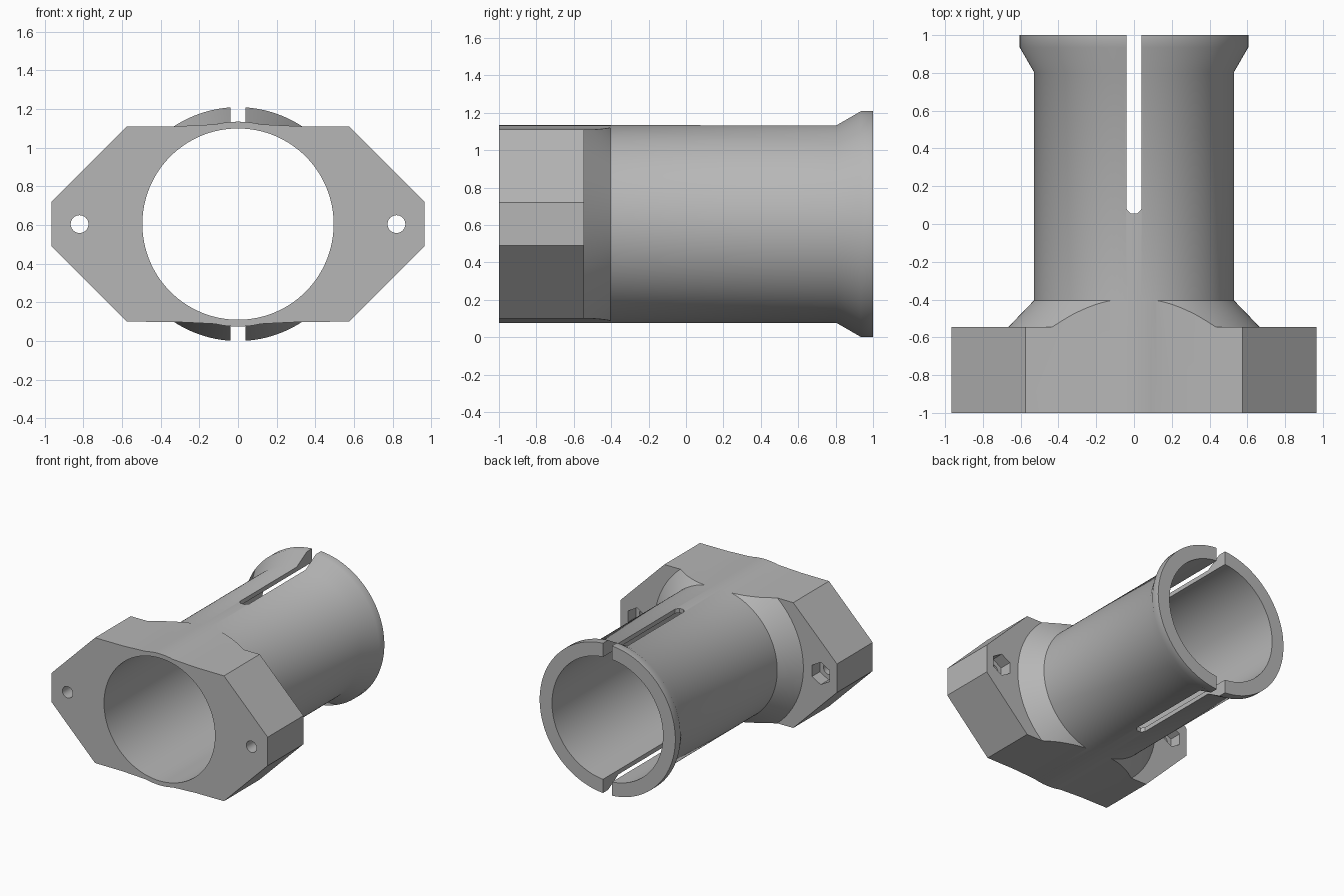
import bpy, bmesh, math

if "Cube" in bpy.data.objects:
    bpy.data.objects.remove(bpy.data.objects["Cube"])

AXIS_Z = 0.605      # height of the bore axis
TUBE_R = 0.53

grey = bpy.data.materials.new("plain_grey")
grey.use_nodes = True
colour = (0.47, 0.47, 0.47, 1)
grey.diffuse_color = colour
grey.node_tree.nodes["Principled BSDF"].inputs["Base Color"].default_value = colour


def finish(name, bm):
    bmesh.ops.recalc_face_normals(bm, faces=bm.faces)
    mesh = bpy.data.meshes.new(name)
    bm.to_mesh(mesh)
    bm.free()
    mesh.materials.append(grey)
    obj = bpy.data.objects.new(name, mesh)
    bpy.context.collection.objects.link(obj)
    return obj


def lathe(name, profile, x=0, sides=128, turn=0):
    """Solid turned about the y direction; profile is (radius, y)."""
    bm = bmesh.new()
    rings = []
    for r, y in profile:
        angles = [2 * math.pi * i / sides + turn for i in range(sides)]
        rings.append([bm.verts.new((x + r * math.cos(a), y, AXIS_Z + r * math.sin(a)))
                      for a in angles])
    for a, b in zip(rings, rings[1:]):
        for i in range(sides):
            j = (i + 1) % sides
            bm.faces.new((a[i], a[j], b[j], b[i]))
    bm.faces.new(rings[0])
    bm.faces.new(rings[-1])
    return finish(name, bm)


def prism(name, outline, axis, start, end):
    """Outline extruded along y (outline in x, z) or z (outline in x, y)."""
    bm = bmesh.new()
    place = (lambda u, v, d: (u, d, v)) if axis == "y" else (lambda u, v, d: (u, v, d))
    face = bm.faces.new([bm.verts.new(place(u, v, start)) for u, v in outline])
    moved = bmesh.ops.extrude_face_region(bm, geom=[face])["geom"]
    shift = place(0, 0, end - start)
    bmesh.ops.translate(bm, vec=shift, verts=[g for g in moved if isinstance(g, bmesh.types.BMVert)])
    return finish(name, bm)


def combine(target, other, operation):
    mod = target.modifiers.new(operation.lower(), "BOOLEAN")
    mod.operation, mod.solver, mod.object = operation, "EXACT", other
    bpy.context.view_layer.objects.active = target
    bpy.ops.object.modifier_apply(modifier=mod.name)
    bpy.data.objects.remove(other)


# Flange outline: chamfered plate whose top and bottom swell over the tube
quarter = [(0.965, 0.115), (0.575, 0.505), (0.33, 0.506), (0.22, 0.511)]
quarter += [(x, math.sqrt(TUBE_R ** 2 - x ** 2)) for x in (0.12, 0.09, 0.06, 0.03)]
top = quarter + [(0, TUBE_R)] + [(-x, z) for x, z in reversed(quarter)]
outline = [(x, AXIS_Z + z) for x, z in top]
outline += [(-x, AXIS_Z - z) for x, z in top]
body = prism("slotted_flange_sleeve", outline, "y", -1, -0.3)

# Turned envelope leaves a conical shoulder behind the flange
combine(body, lathe("shoulder_envelope", [(1.3, -1.1), (1.3, -0.545), (0.665, -0.545),
                                          (TUBE_R, -0.405), (0.5, -0.4)]), "INTERSECT")

# Tube with flared lip
combine(body, lathe("tube", [(TUBE_R, -0.42), (TUBE_R, 0.805), (0.605, 0.935), (0.605, 1)]), "UNION")
combine(body, lathe("bore", [(0.495, -1.2), (0.495, 1.2)]), "DIFFERENCE")

# Slot through the top and bottom of the tube, with a chamfered end
slot = [(-0.04, 1.2), (-0.04, 0.08), (-0.018, 0.055), (0.018, 0.055), (0.04, 0.08), (0.04, 1.2)]
combine(body, prism("slot", slot, "z", -0.2, 1.5), "DIFFERENCE")

# Bolt holes and hexagonal nut pockets
for side in (-1, 1):
    x = side * 0.82
    combine(body, lathe("bolt_hole", [(0.046, -1.2), (0.046, -0.3)], x, 32), "DIFFERENCE")
    combine(body, lathe("nut_pocket", [(0.09, -0.645), (0.09, -0.3)], x, 6, math.pi / 6), "DIFFERENCE")

# Smooth round surfaces, crisp edges
bpy.ops.object.select_all(action="DESELECT")
body.select_set(True)
bpy.context.view_layer.objects.active = body
bpy.ops.object.shade_smooth_by_angle(angle=math.radians(32))
